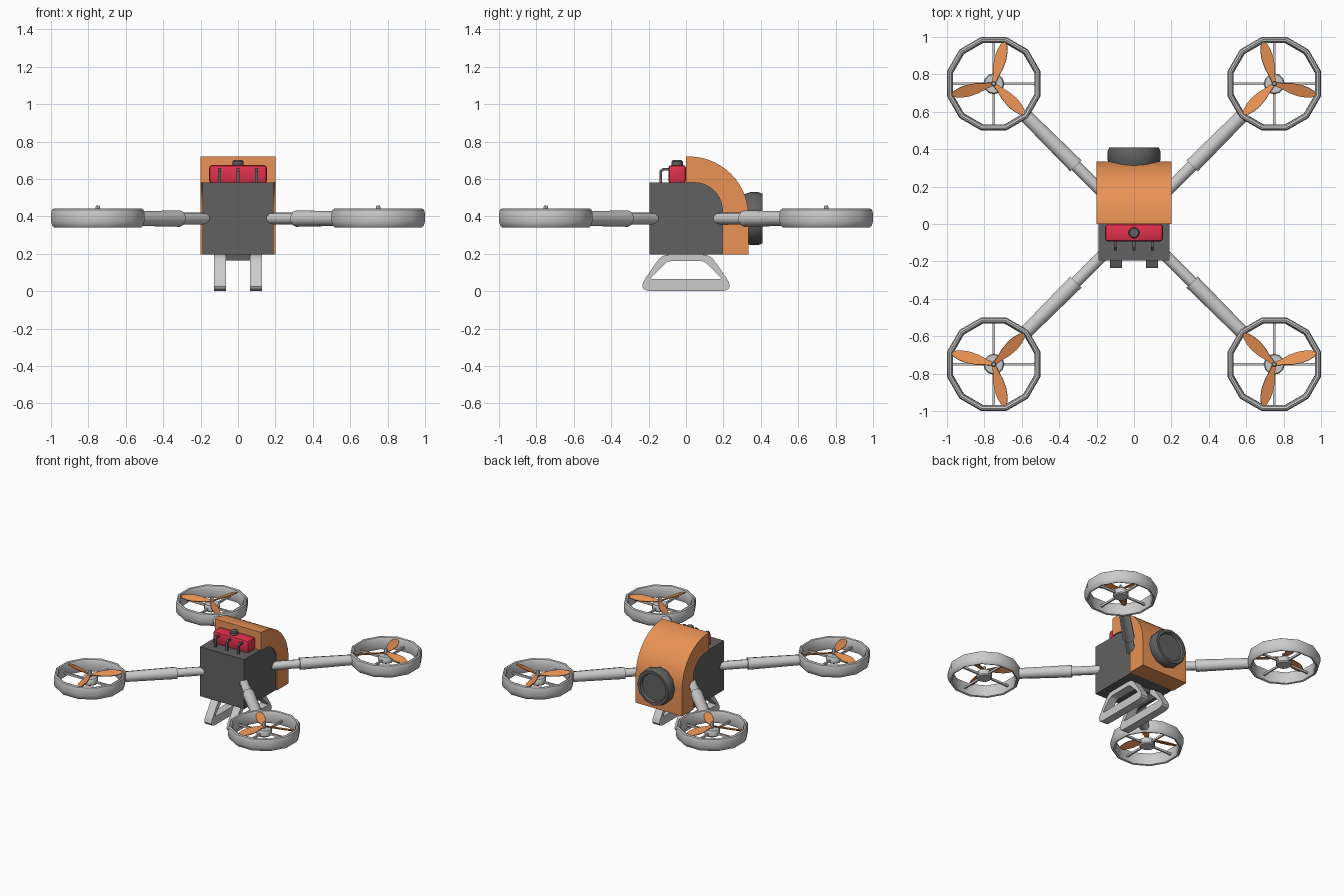
import bpy, bmesh
from math import pi, sin, cos, radians
from mathutils import Matrix, Vector

if "Cube" in bpy.data.objects:
    bpy.data.objects.remove(bpy.data.objects["Cube"])


def material(name, color):
    m = bpy.data.materials.new(name)
    m.diffuse_color = (*color, 1)
    m.use_nodes = True
    m.node_tree.nodes["Principled BSDF"].inputs["Base Color"].default_value = m.diffuse_color
    return m


ORANGE = material("orange", (0.82, 0.29, 0.09))
RED = material("red", (0.75, 0.03, 0.07))
DARK = material("dark_grey", (0.12, 0.12, 0.12))


def finish(name, bm, mat=None, mirror=(False, False), angle=35):
    bmesh.ops.recalc_face_normals(bm, faces=bm.faces)
    me = bpy.data.meshes.new(name)
    bm.to_mesh(me)
    bm.free()
    me.shade_smooth()
    me.set_sharp_from_angle(angle=radians(angle))
    ob = bpy.data.objects.new(name, me)
    bpy.context.collection.objects.link(ob)
    if mat:
        me.materials.append(mat)
    if any(mirror):
        mod = ob.modifiers.new("mirror", 'MIRROR')
        mod.use_axis = (*mirror, False)
        mod.use_mirror_merge = False
    return ob


def lathe(bm, profile, n, mat=Matrix(), phase=0.0, closed=False):
    """Revolve (radius, height) points round z, then place with mat."""
    rings = [[bm.verts.new(mat @ Vector((r * cos(phase + 2 * pi * i / n),
                                         r * sin(phase + 2 * pi * i / n), z)))
              for i in range(n)] for r, z in profile]
    pairs = list(zip(rings, rings[1:]))
    if closed:
        pairs.append((rings[-1], rings[0]))
    else:
        bm.faces.new(rings[0])
        bm.faces.new(rings[-1])
    for a, b in pairs:
        for i in range(n):
            j = (i + 1) % n
            bm.faces.new((a[i], a[j], b[j], b[i]))


def box(bm, center, size, bevel=0.0):
    m = Matrix.Translation(center) @ Matrix.Diagonal((*size, 1))
    vs = bmesh.ops.create_cube(bm, size=1, matrix=m)["verts"]
    if bevel:
        es = {e for v in vs for e in v.link_edges}
        bmesh.ops.bevel(bm, geom=list(es), offset=bevel, segments=2,
                        profile=0.5, affect='EDGES')


def extrude_x(bm, pts, x0, x1):
    """Extrude a (y, z) outline along x."""
    a = [bm.verts.new((x0, y, z)) for y, z in pts]
    b = [bm.verts.new((x1, y, z)) for y, z in pts]
    bm.faces.new(a)
    bm.faces.new(b)
    for i in range(len(pts)):
        j = (i + 1) % len(pts)
        bm.faces.new((a[i], a[j], b[j], b[i]))


def arc(cy, cz, r, a0, a1, n):
    return [(cy + r * cos(radians(a0 + (a1 - a0) * i / n)),
             cz + r * sin(radians(a0 + (a1 - a0) * i / n))) for i in range(n + 1)]


# body block with rounded rear top edge
bm = bmesh.new()
inner = arc(0.045, 0.43, 0.15, 90, 0, 10)
extrude_x(bm, [(-0.195, 0.195), (-0.195, 0.58)] + inner + [(0.195, 0.195)], -0.19, 0.19)
finish("body", bm, DARK)

# curved rear shell
bm = bmesh.new()
outer = arc(0.015, 0.40, 0.32, 0, 90, 14)
extrude_x(bm, [(0.0, 0.58)] + inner + [(0.195, 0.195), (0.335, 0.195)] + outer
          + [(0.0, 0.72)], -0.2, 0.2)
finish("rear_shell", bm, ORANGE)

# camera housing and recessed lens
bm = bmesh.new()
face_back = Matrix.Translation((0, 0, 0.388)) @ Matrix.Rotation(-pi / 2, 4, 'X')
lathe(bm, [(0.13, 0.31), (0.142, 0.345), (0.142, 0.385), (0.133, 0.408), (0.112, 0.408),
           (0.104, 0.39)], 12, face_back)
finish("camera", bm, DARK, angle=31)

# battery pack, cap and straps
bm = bmesh.new()
box(bm, (0, -0.047, 0.625), (0.31, 0.095, 0.1), 0.018)
finish("battery", bm, RED)
bm = bmesh.new()
lathe(bm, [(0.03, 0.665), (0.03, 0.692), (0.024, 0.7)], 12, Matrix.Translation((0, -0.047, 0)))
finish("battery_cap", bm, DARK)
bm = bmesh.new()
for x in (-0.1, 0, 0.1):
    path = [(-0.085, 0.658), (-0.125, 0.658), (-0.142, 0.643), (-0.142, 0.575),
            (-0.128, 0.575), (-0.128, 0.638), (-0.12, 0.644), (-0.085, 0.644)]
    extrude_x(bm, path, x - 0.008, x + 0.008)
finish("battery_hooks", bm, DARK)


# landing skids: rounded trapezoid loops
def rounded(corners, n=5):
    pts = []
    for k, (y, z, r) in enumerate(corners):
        p = Vector((y, z))
        a = Vector(corners[k - 1][:2]) - p
        b = Vector(corners[(k + 1) % len(corners)][:2]) - p
        a, b = a.normalized() * r, b.normalized() * r
        for i in range(n + 1):
            t = i / n
            pts.append(p + a * (1 - t) ** 2 + b * t ** 2)
    return pts


bm = bmesh.new()
out = rounded([(-0.265, 0.005, 0.085), (0.265, 0.005, 0.085), (0.13, 0.2, 0.04), (-0.13, 0.2, 0.04)])
hole = rounded([(-0.195, 0.065, 0.02), (0.195, 0.065, 0.02), (0.1, 0.16, 0.02), (-0.1, 0.16, 0.02)])
lo = min(p.y for p in out)
out = [Vector((p.x, max(0.0, p.y - lo))) for p in out]
loops = [[bm.verts.new((x, p.x, p.y)) for p in loop]
         for loop, x in ((out, 0.065), (out, 0.127), (hole, 0.127), (hole, 0.065))]
for a, b in zip(loops, loops[1:] + loops[:1]):
    for i in range(len(a)):
        j = (i + 1) % len(a)
        bm.faces.new((a[i], a[j], b[j], b[i]))
finish("landing_skid", bm, None, (True, False))
bm = bmesh.new()
box(bm, (0, 0, 0.182), (0.14, 0.2, 0.036))
finish("skid_mount", bm, DARK)

# arms: slim inner tube, thicker tapered sleeve
diag = (Matrix.Translation((0, 0, 0.388)) @ Matrix.Rotation(pi / 4, 4, 'Z')
        @ Matrix.Rotation(pi / 2, 4, 'Y'))
bm = bmesh.new()
lathe(bm, [(0.032, 0.15), (0.032, 0.46)], 10, diag)
lathe(bm, [(0.044, 0.44), (0.038, 0.825)], 10, diag)
finish("arm", bm, None, (True, True), 40)

# rotor guard ring
hub = Matrix.Translation((0.75, 0.75, 0))
k = 1 / cos(pi / 12)
bm = bmesh.new()
ring = [(0.217, 0.365), (0.222, 0.345), (0.234, 0.341), (0.244, 0.352), (0.25, 0.375),
        (0.25, 0.415), (0.245, 0.435), (0.236, 0.441), (0.226, 0.437), (0.219, 0.42)]
lathe(bm, [(r * k, z) for r, z in ring], 12, hub, pi / 12, True)
finish("rotor_guard", bm, None, (True, True))

# motor hub, shaft and spokes
bm = bmesh.new()
lathe(bm, [(0.05, 0.36), (0.056, 0.368), (0.056, 0.4), (0.05, 0.41)], 12, hub)
lathe(bm, [(0.013, 0.40), (0.013, 0.45), (0.008, 0.457)], 8, hub)
for size in ((0.45, 0.012, 0.016), (0.012, 0.45, 0.016)):
    box(bm, (0.75, 0.75, 0.38), size)
finish("motor_and_spokes", bm, None, (True, True))

# three pitched propeller blades per rotor
half = [(0.005, 0.01), (0.04, 0.015), (0.09, 0.028), (0.14, 0.033), (0.185, 0.028),
        (0.215, 0.018), (0.232, 0.006)]
outline = [(r, w) for r, w in half] + [(r, -w) for r, w in reversed(half)]
bm = bmesh.new()
for a in (105, 225, 345):
    m = (Matrix.Translation((0.75, 0.75, 0.425)) @ Matrix.Rotation(radians(a), 4, 'Z')
         @ Matrix.Rotation(radians(18), 4, 'X'))
    lower, upper = ([bm.verts.new(m @ Vector((r, w, h))) for r, w in outline]
                    for h in (-0.003, 0.003))
    bm.faces.new(lower)
    bm.faces.new(upper)
    for i in range(len(outline)):
        j = (i + 1) % len(outline)
        bm.faces.new((lower[i], lower[j], upper[j], upper[i]))
finish("propeller", bm, ORANGE, (True, True))
